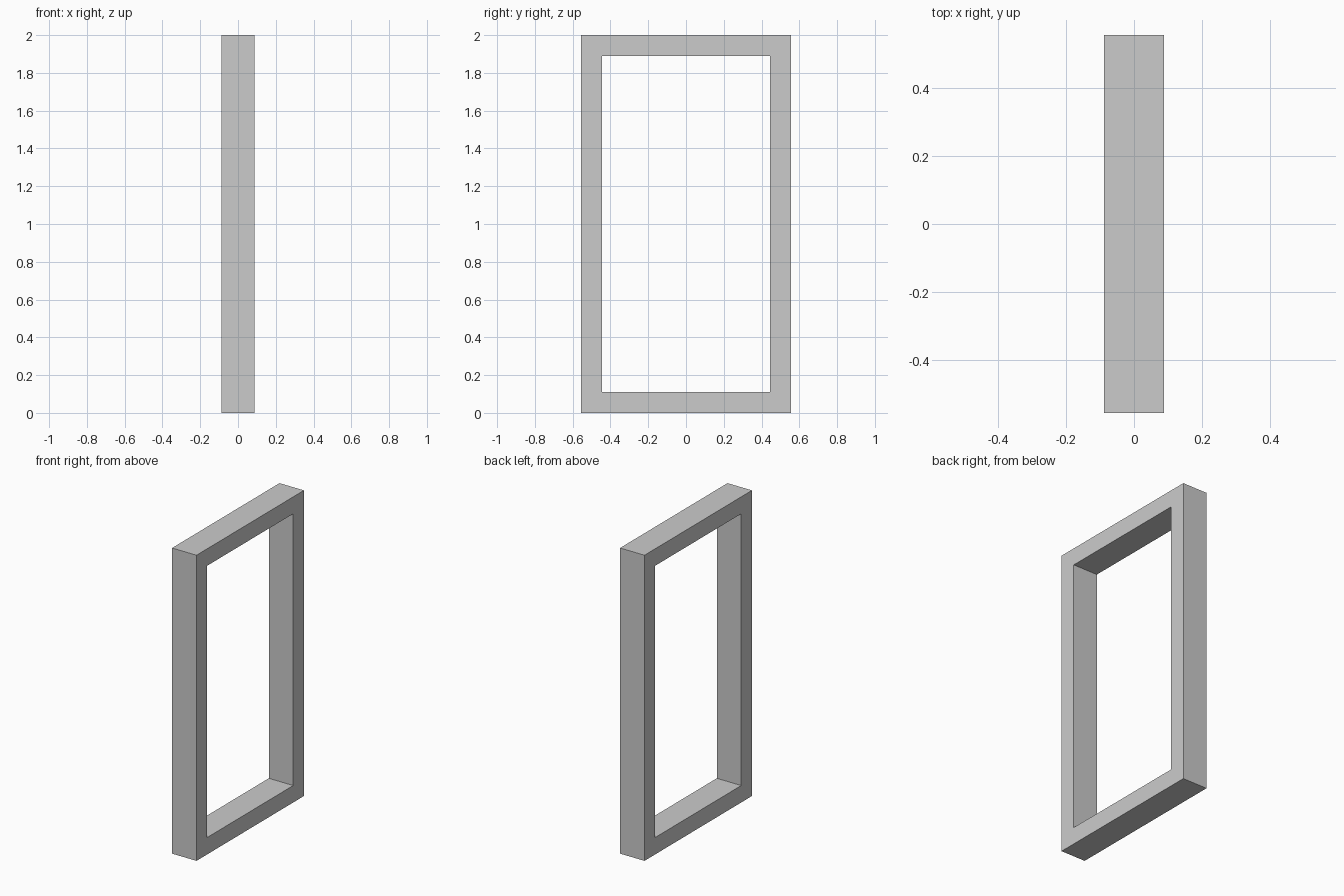
import bpy
import bmesh

if "Cube" in bpy.data.objects:
    bpy.data.objects.remove(bpy.data.objects["Cube"])

HALF_WIDTH, HEIGHT, DEPTH, BORDER = 0.5555, 2.0, 0.177, 0.111


def ring(bm, x, inset):
    """Rectangular loop in the YZ plane."""
    y, lo, hi = HALF_WIDTH - inset, inset, HEIGHT - inset
    return [bm.verts.new((x, a, b)) for a, b in ((-y, lo), (y, lo), (y, hi), (-y, hi))]


# Rectangular frame: four loops joined in a closed circuit
bm = bmesh.new()
h = DEPTH / 2
loops = [ring(bm, h, 0), ring(bm, -h, 0), ring(bm, -h, BORDER), ring(bm, h, BORDER)]
for k in range(4):
    a, b = loops[k], loops[(k + 1) % 4]
    for i in range(4):
        j = (i + 1) % 4
        bm.faces.new((a[i], a[j], b[j], b[i]))
bmesh.ops.recalc_face_normals(bm, faces=bm.faces)

mesh = bpy.data.meshes.new("frame")
bm.to_mesh(mesh)
bm.free()
bpy.context.collection.objects.link(bpy.data.objects.new("frame", mesh))
